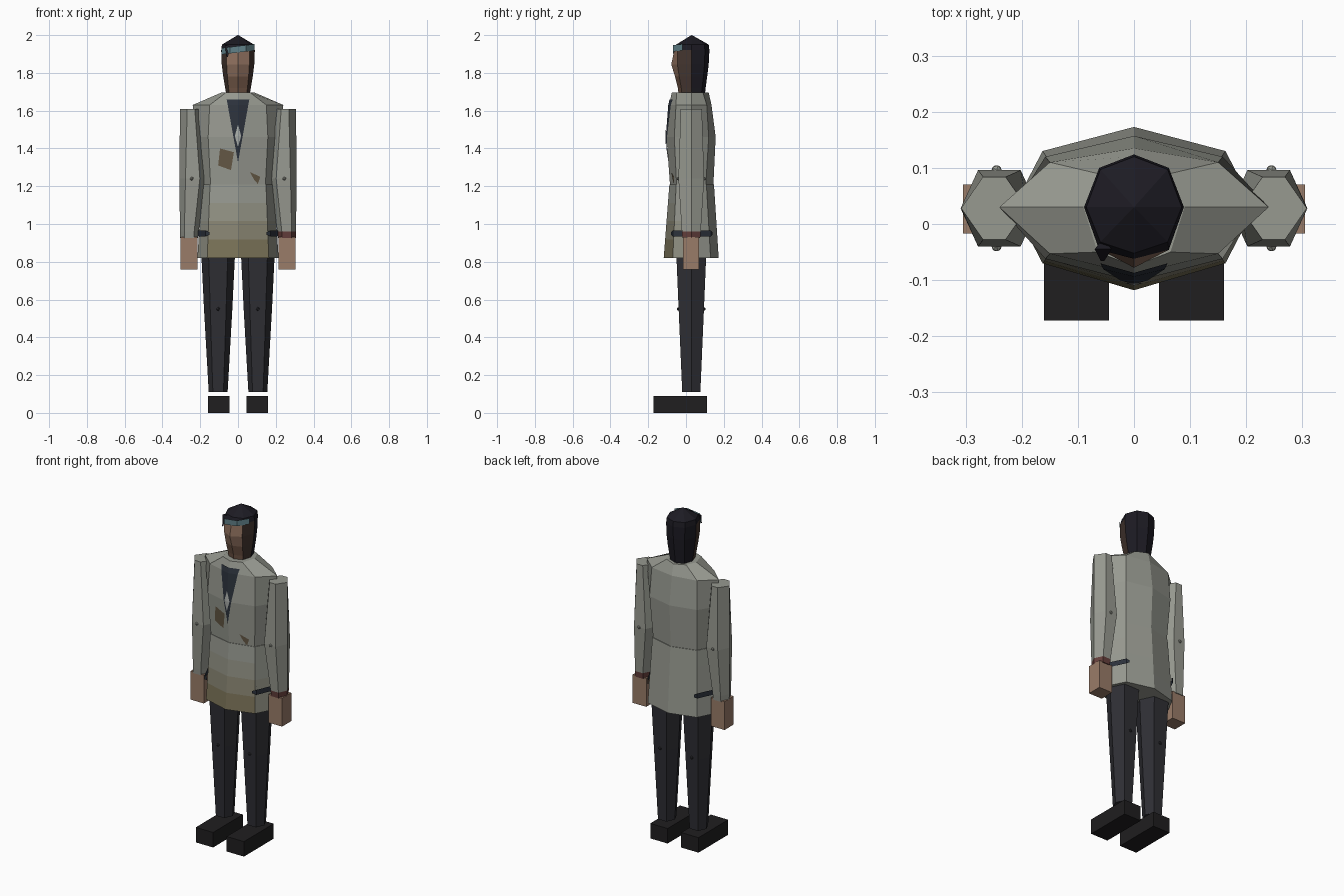
import bpy, bmesh
from mathutils import Vector

if "Cube" in bpy.data.objects:
    bpy.data.objects.remove(bpy.data.objects["Cube"])

mats = {}
PALETTE = dict(
    coat=(.31, .32, .28), stain1=(.29, .29, .235), stain2=(.25, .235, .17), stain3=(.2, .175, .1),
    trouser=(.028, .028, .034), shoe=(.014, .013, .014), skin=(.32, .2, .14), face=(.27, .16, .11),
    jaw=(.16, .09, .06), temple=(.06, .038, .03), hair=(.012, .011, .017), cloth=(.12, .22, .25),
    shirt=(.025, .032, .045), pale=(.4, .42, .4), patch=(.13, .1, .06), cuff=(.13, .05, .045))


def mat(key):
    if key not in mats:
        mats[key] = bpy.data.materials.new(key)
        mats[key].diffuse_color = (*PALETTE[key], 1)
    return mats[key]


def finish(name, bm, keys):
    me = bpy.data.meshes.new(name)
    bm.to_mesh(me)
    bm.free()
    for k in keys:
        me.materials.append(mat(k))
    ob = bpy.data.objects.new(name, me)
    bpy.context.collection.objects.link(ob)
    return ob


def loft(name, rings, colour):
    """Skin closed rings, cap both ends; colour is a key or f(band, side)."""
    pick = colour if callable(colour) else (lambda b, s: colour)
    keys, bm = [], bmesh.new()

    def idx(k):
        if k not in keys:
            keys.append(k)
        return keys.index(k)
    vs = [[bm.verts.new(p) for p in r] for r in rings]
    n = len(rings[0])
    for b in range(len(rings) - 1):
        for s in range(n):
            t = (s + 1) % n
            f = bm.faces.new((vs[b][s], vs[b][t], vs[b + 1][t], vs[b + 1][s]))
            f.material_index = idx(pick(b, s))
    for b, r in ((0, vs[0]), (len(rings) - 2, vs[-1])):
        bm.faces.new(r).material_index = idx(pick(b, n // 2))
    bmesh.ops.recalc_face_normals(bm, faces=bm.faces)
    return finish(name, bm, keys)


def sheet(name, rows, key):
    """Open grid of points, rows top to bottom, columns left to right."""
    bm = bmesh.new()
    vs = [[bm.verts.new(p) for p in r] for r in rows]
    for a, b in zip(vs, vs[1:]):
        for i in range(len(a) - 1):
            bm.faces.new((b[i], b[i + 1], a[i + 1], a[i]))
    return finish(name, bm, [key])


def box(name, lo, hi, key):
    (x0, y0, z0), (x1, y1, z1) = lo, hi
    loft(name, [[(x0, y0, z), (x1, y0, z), (x1, y1, z), (x0, y1, z)] for z in (z0, z1)], key)


def hexring(cx, z, hx, hy, flat, cy=.028):
    return [(cx + hx, cy, z), (cx + flat, cy + hy, z), (cx - flat, cy + hy, z),
            (cx - hx, cy, z), (cx - flat, cy - hy, z), (cx + flat, cy - hy, z)]


def oct_ring(z, hx, cx, yf, ycf, ycb, yb, ys=.03):
    # starts at the front centre and runs round by the right side
    return [(0, yf, z), (cx, ycf, z), (hx, ys, z), (cx, ycb, z),
            (0, yb, z), (-cx, ycb, z), (-hx, ys, z), (-cx, ycf, z)]


def mix(a, b, t):
    return tuple(p + (q - p) * t for p, q in zip(a, b))


# coat: upper body and flared skirt with a stained front
TORSO = [(1.695, .09, .065, -.075, -.05, .09, .12), (1.63, .24, .15, -.09, -.053, .11, .135),
         (1.46, .215, .158, -.103, -.062, .12, .157), (1.21, .185, .145, -.085, -.05, .105, .145)]
loft("coat_body", [oct_ring(*r) for r in TORSO], "coat")
WAIST = (1.21, .19, .148, -.088, -.052, .108, .148)
HEM = (.82, .215, .163, -.118, -.07, .13, .173)
shades = ["coat", "stain1", "stain2", "stain3"]
loft("coat_skirt", [oct_ring(*mix(WAIST, HEM, i / 4)) for i in range(5)],
     lambda b, s: shades[b] if s in (0, 7) else shades[b // 2] if s in (1, 6) else "coat")


def front(x, z, off=.004):
    """Point lying just in front of the coat body."""
    for a, b in zip(TORSO, TORSO[1:]):
        if b[0] <= z <= a[0]:
            r = mix(a, b, (a[0] - z) / (a[0] - b[0]))
            return (x, r[3] + (r[4] - r[3]) * abs(x) / r[2] - off, z)


# shirt opening, pendant and sewn patches
sheet("shirt_opening", [[front(x, z) for x in (-w, 0, w)] for z, w in
                        ((1.66, .06), (1.63, .0545), (1.46, .024), (1.33, .0005))], "shirt")
sheet("pendant", [[front(x, z, .007) for x in (-w, 0, w)] for z, w in
                  ((1.525, .0005), (1.465, .017), (1.41, .0005))], "pale")
sheet("large_patch", [[front(-.095, 1.4), front(-.022, 1.38)],
                      [front(-.105, 1.31), front(-.037, 1.285)]], "patch")
sheet("small_patch", [[front(.063, 1.275), front(.118, 1.25)],
                      [front(.085, 1.235), front(.105, 1.212)]], "patch")

for sx, side in ((-1, "left"), (1, "right")):
    # pocket slit wrapped round the side of the skirt
    cols = [(.15, -.08), (.172, -.07), (.214, .03), (.165, .132), (.15, .14)]
    rows = [[(sx * x, y, z + (.008 if i in (0, 4) else 0) * k) for i, (x, y) in enumerate(cols)]
            for z, k in ((.965, -1), (.935, 1))]
    sheet(side + "_pocket", rows if sx > 0 else [r[::-1] for r in rows], "shirt")

    # sleeve, with a darker cuff on one arm
    loft(side + "_sleeve", [hexring(sx * .249, 1.61, .059, .056, .02),
                            hexring(sx * .24, 1.24, .069, .068, .038),
                            hexring(sx * .258, .96, .05, .05, .026),
                            hexring(sx * .259, .925, .047, .047, .025)],
         lambda b, s: "cuff" if b == 2 and sx > 0 else "coat")
    xs = sorted((sx * .215, sx * .305))
    box(side + "_hand", (xs[0], -.017, .76), (xs[1], .07, .93), "skin")

    # trouser leg and shoe
    loft(side + "_leg", [hexring(sx * .105, .98, .096, .085, .055),
                         hexring(sx * .105, .55, .075, .067, .042),
                         hexring(sx * .105, .11, .05, .048, .028)], "trouser")
    xs = sorted((sx * .045, sx * .16))
    box(side + "_shoe", (xs[0], -.172, 0), (xs[1], .11, .09), "shoe")

    # small joint studs at elbow and knee, front and back
    for part, x, z, hy, key in (("elbow", .245, 1.24, .068, "coat"), ("knee", .105, .55, .067, "trouser")):
        for sy in (-1, 1):
            bm = bmesh.new()
            bmesh.ops.create_icosphere(bm, subdivisions=1, radius=.01)
            bmesh.ops.translate(bm, verts=bm.verts, vec=Vector((sx * x, .028 + sy * hy, z)))
            finish(f"{side}_{part}_stud", bm, [key])

# head: skin in front, dark hair round the back and crown
HEAD = [(1.67, .06, .044, -.038, -.02, .08, .098), (1.72, .068, .05, -.043, -.025, .085, .104),
        (1.78, .078, .056, -.058, -.036, .092, .112), (1.845, .086, .06, -.078, -.046, .098, .12),
        (1.92, .089, .062, -.062, -.046, .1, .124), (1.95, .085, .06, -.052, -.032, .097, .12),
        (2.0, .001, .0007, .029, .0293, .0307, .031)]


def head_colour(b, s):
    if b > 3 or s not in (0, 1, 6, 7):
        return "hair"
    return "temple" if s in (1, 6) else "jaw" if b < 2 else "face"


loft("head", [oct_ring(*r) for r in HEAD], head_colour)

# tilted cloth headband and the dark lock beside it
path = [(-.088, -.018), (-.042, -.07), (.042, -.07), (.088, -.018)]
sheet("headband", [[(x, y, 1.925 + .12 * x + h) for x, y in path] for h in (.017, -.017)], "cloth")
loft("hair_lock", [[(-.07, -.045, 1.945), (-.04, -.045, 1.945), (-.055, -.025, 1.945)],
                   [(-.059, -.066, 1.885), (-.053, -.066, 1.885), (-.056, -.06, 1.885)]], "hair")

for m in bpy.data.materials:
    if m.users and not m.is_grease_pencil:
        m.use_nodes = True
        m.node_tree.nodes["Principled BSDF"].inputs["Base Color"].default_value = m.diffuse_color
